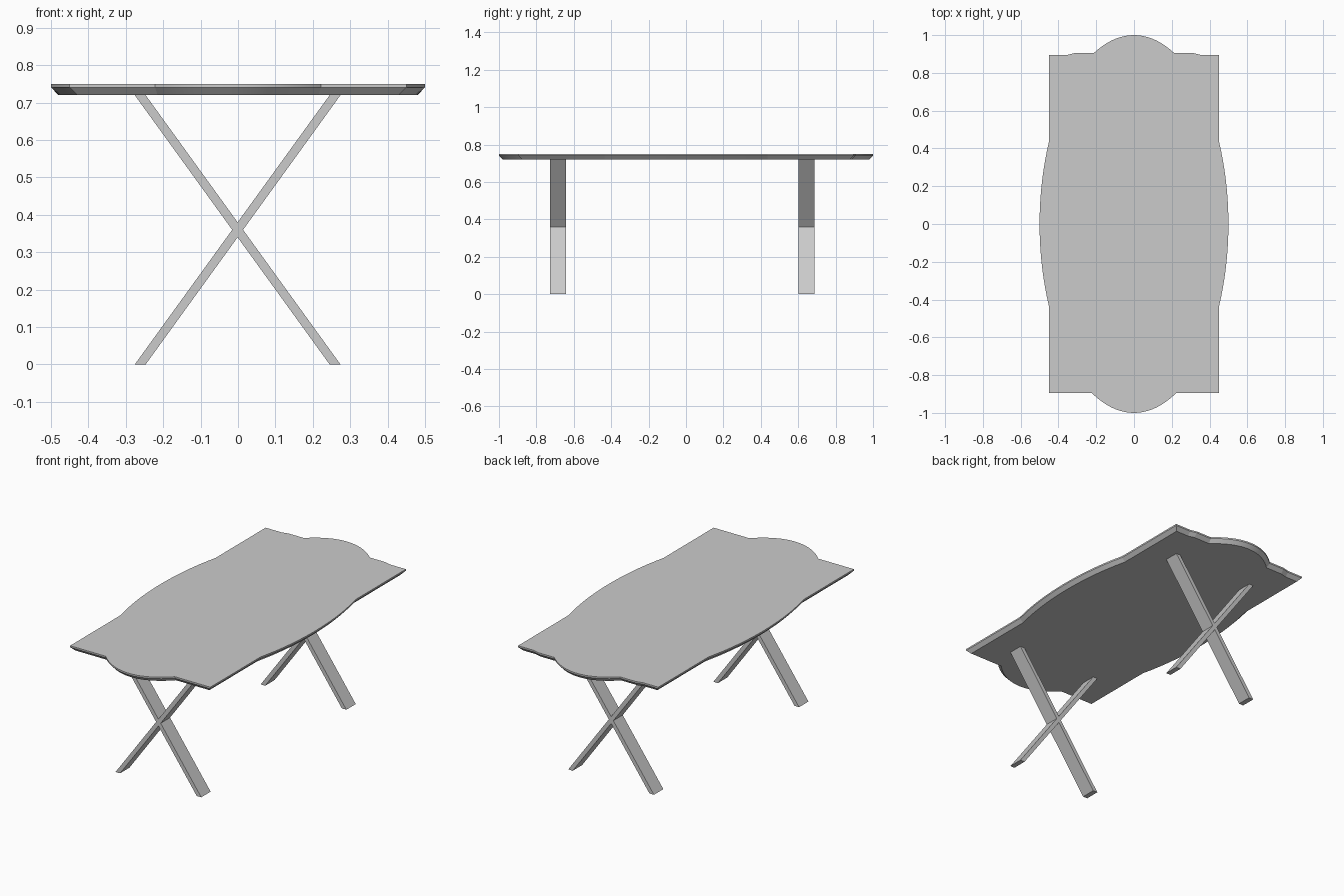
import bpy, bmesh, math

if "Cube" in bpy.data.objects:
    bpy.data.objects.remove(bpy.data.objects["Cube"])


def loft(name, rings):
    """Solid from stacked rings with the same point count, listed bottom to top."""
    bm = bmesh.new()
    loops = [[bm.verts.new(p) for p in ring] for ring in rings]
    n = len(loops[0])
    for low, high in zip(loops, loops[1:]):
        for i in range(n):
            j = (i + 1) % n
            bm.faces.new((low[i], low[j], high[j], high[i]))
    bm.faces.new(loops[0][::-1])
    bm.faces.new(loops[-1])
    bmesh.ops.recalc_face_normals(bm, faces=bm.faces[:])
    mesh = bpy.data.meshes.new(name)
    bm.to_mesh(mesh)
    bm.free()
    obj = bpy.data.objects.new(name, mesh)
    bpy.context.collection.objects.link(obj)
    return obj


# Height and inset of the chamfered table edge, bottom to top
EDGE = [(0.72, 0.02), (0.741, 0.0), (0.75, 0.0)]


def ellipse(z, inset, n=128):
    return [((0.5 - inset) * math.cos(math.tau * i / n),
             (1.0 - inset) * math.sin(math.tau * i / n), z) for i in range(n)]


def rectangle(z, inset):
    x, y = 0.45 - inset, 0.896 - inset
    bump = y + 0.01
    return [(-x, -y, z), (x, -y, z), (x, y, z), (0.35, y, z), (0.31, bump, z),
            (-0.31, bump, z), (-0.35, y, z), (-x, y, z)]


# Oval top and the rectangular top overlapping it
oval = loft("oval_tabletop", [ellipse(z, d) for z, d in EDGE])
loft("rectangular_tabletop", [rectangle(z, d) for z, d in EDGE])

bpy.context.view_layer.objects.active = oval
oval.select_set(True)
bpy.ops.object.shade_smooth_by_angle(angle=math.radians(25))

# Crossed slanted planks at each end
for end, y0, y1 in (("front", -0.728, -0.642), ("back", 0.602, 0.688)):
    for label, s in (("rising", 1), ("falling", -1)):
        def section(x0, x1, z):
            return [(s * x0 - 0.001, y0, z), (s * x1 - 0.001, y0, z),
                    (s * x1 - 0.001, y1, z), (s * x0 - 0.001, y1, z)]
        loft(f"{end}_{label}_leg", [section(-0.275, -0.246, 0.0),
                                    section(0.246, 0.275, 0.72)])
